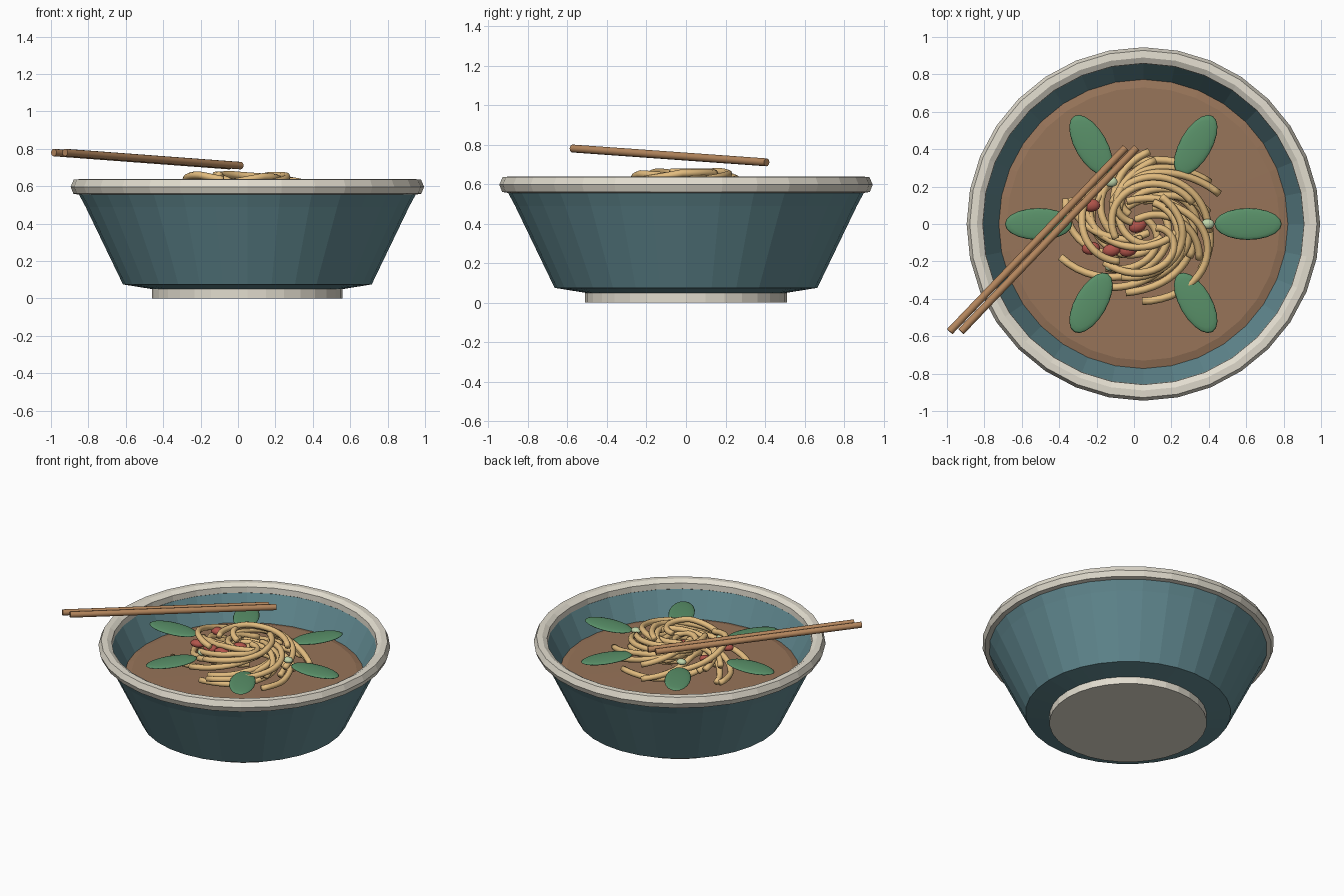
import bpy, bmesh, math, random
from mathutils import Vector, Matrix

if "Cube" in bpy.data.objects:
    bpy.data.objects.remove(bpy.data.objects["Cube"])

random.seed(4)
CX = 0.05          # bowl axis
SIDES = 32


def material(name, rgb):
    m = bpy.data.materials.new(name)
    m.diffuse_color = (*rgb, 1)
    m.use_nodes = True
    m.node_tree.nodes["Principled BSDF"].inputs["Base Color"].default_value = m.diffuse_color
    return m


TEAL = material("teal_glaze", (0.12, 0.25, 0.28))
CREAM = material("cream_glaze", (0.76, 0.72, 0.62))
BROTH = material("broth", (0.31, 0.175, 0.10))
NOODLE = material("noodle", (0.76, 0.50, 0.21))
LEAF = material("leaf", (0.10, 0.28, 0.14))
RED = material("chilli", (0.45, 0.09, 0.07))
PALE = material("scallion", (0.52, 0.66, 0.40))
WOOD = material("wood", (0.46, 0.24, 0.11))


def finish(bm, name, mat, smooth=False):
    bmesh.ops.recalc_face_normals(bm, faces=bm.faces)
    me = bpy.data.meshes.new(name)
    bm.to_mesh(me)
    bm.free()
    me.materials.append(mat)
    for p in me.polygons:
        p.use_smooth = smooth
    ob = bpy.data.objects.new(name, me)
    bpy.context.collection.objects.link(ob)
    return ob


def lathe(name, profile, mat, closed=False):
    """Revolve (radius, z) points about the bowl axis."""
    bm = bmesh.new()
    rings = []
    for r, z in profile:
        if r == 0:
            rings.append([bm.verts.new((CX, 0, z))] * SIDES)
        else:
            rings.append([bm.verts.new((CX + r * math.cos(a), r * math.sin(a), z))
                          for a in (2 * math.pi * i / SIDES for i in range(SIDES))])
    pairs = list(zip(rings, rings[1:]))
    if closed:
        pairs.append((rings[-1], rings[0]))
    for a, b in pairs:
        for i in range(SIDES):
            j = (i + 1) % SIDES
            bm.faces.new(list(dict.fromkeys((a[i], a[j], b[j], b[i]))))
    return finish(bm, name, mat)


def ellipsoid(name, loc, size, angle, mat, seg=16, rings=8):
    bm = bmesh.new()
    bmesh.ops.create_uvsphere(bm, u_segments=seg, v_segments=rings, radius=1)
    mtx = Matrix.Translation(loc) @ Matrix.Rotation(angle, 4, 'Z') @ Matrix.Diagonal((*size, 1))
    bmesh.ops.transform(bm, matrix=mtx, verts=bm.verts)
    return finish(bm, name, mat, True)


def rod(name, a, b, radius, mat, seg=12):
    a, b = Vector(a), Vector(b)
    bm = bmesh.new()
    bmesh.ops.create_cone(bm, cap_ends=True, segments=seg, radius1=radius,
                          radius2=radius, depth=(b - a).length)
    rot = (b - a).to_track_quat('Z', 'Y').to_matrix().to_4x4()
    bmesh.ops.transform(bm, matrix=Matrix.Translation((a + b) / 2) @ rot, verts=bm.verts)
    ob = finish(bm, name, mat)
    for p in ob.data.polygons:
        p.use_smooth = len(p.vertices) == 4
    return ob


def tube(name, pts, radius, mat, seg=8):
    """Sweep a round section along a mostly horizontal path."""
    bm = bmesh.new()
    rings = []
    for i, p in enumerate(pts):
        t = (pts[min(i + 1, len(pts) - 1)] - pts[max(i - 1, 0)]).normalized()
        side = t.cross(Vector((0, 0, 1))).normalized()
        up = side.cross(t)
        rings.append([bm.verts.new(p + radius * (math.cos(a) * side + math.sin(a) * up))
                      for a in (2 * math.pi * k / seg for k in range(seg))])
    for a, b in zip(rings, rings[1:]):
        for k in range(seg):
            j = (k + 1) % seg
            bm.faces.new((a[k], a[j], b[j], b[k]))
    bm.faces.new(rings[0])
    bm.faces.new(rings[-1])
    return finish(bm, name, mat, True)


# Bowl: foot, body with inner wall, rim
lathe("bowl_foot", [(0, 0), (0.51, 0), (0.51, 0.055), (0, 0.055)], CREAM)
lathe("bowl_body", [(0, 0.05), (0.51, 0.05), (0.665, 0.075), (0.865, 0.49), (0.908, 0.57),
                    (0.87, 0.60), (0.855, 0.57), (0.77, 0.40), (0.62, 0.13), (0, 0.11)], TEAL)
lathe("bowl_rim", [(0.90, 0.555), (0.93, 0.56), (0.945, 0.597), (0.928, 0.636),
                   (0.89, 0.638), (0.859, 0.62), (0.857, 0.58), (0.88, 0.56)], CREAM, closed=True)

# Broth surface with a gently sloping edge
lathe("broth", [(0, 0.37), (0.74, 0.37), (0.775, 0.405), (0.73, 0.417), (0, 0.42)], BROTH)

# Noodles: strands sweep in from outside, curl round the middle; stacked into a mound
COUNT = 30
for n in range(COUNT):
    start = n * 2.4 + random.uniform(-0.4, 0.4)
    outer = random.uniform(0.27, 0.42)
    inner = random.uniform(0.05, 0.2)
    sweep = random.uniform(1.7, 3.4)
    base = 0.50 + 0.15 * n / (COUNT - 1)
    phase = random.uniform(0, 6.28)
    ox, oy = random.uniform(-0.06, 0.06), random.uniform(-0.05, 0.05)
    pts = []
    for i in range(25):
        t = i / 24
        a = start + sweep * t
        r = inner + (outer - inner) * (1 - t) ** 1.3 + 0.02 * math.sin(5 * t + phase)
        z = base + 0.018 * math.sin(math.pi * t) + 0.008 * math.sin(7 * t + phase)
        z -= 0.05 * max(0, r - 0.22) / 0.1
        pts.append(Vector((CX + ox + 1.05 * r * math.cos(a), oy + 0.9 * r * math.sin(a), max(z, 0.47))))
    tube(f"noodle_{n + 1}", pts, 0.02, NOODLE)

# Leaves around the noodles
for i in range(6):
    a = math.radians(60 * i)
    x, y = 0.56 * math.cos(a), 0.487 * math.sin(a)
    ellipsoid(f"leaf_{i + 1}", (CX + x, y, 0.57), (0.18, 0.085, 0.014), a, LEAF, 20, 10)

# Chilli pieces and scallion bits among the noodles
for i, (x, y) in enumerate([(-0.23, 0.10), (-0.23, -0.13), (-0.12, -0.14), (-0.03, -0.14), (0.02, -0.01)]):
    ellipsoid(f"chilli_{i + 1}", (x, y, 0.59), (0.05, 0.035, 0.025), 0.1 * i, RED, 12, 6)
for i in (0, 2, 4):
    a = math.radians(60 * i)
    ellipsoid(f"scallion_{i // 2 + 1}", (CX + 0.345 * math.cos(a), 0.26 * math.sin(a), 0.59),
              (0.035, 0.028, 0.02), 0, PALE, 12, 6)

# Chopsticks held across the bowl
for i, dx in enumerate((0.0, 0.06)):
    rod(f"chopstick_{i + 1}", (-0.985 + dx, -0.575, 0.78), (-0.045 + dx, 0.408, 0.71), 0.02, WOOD)
